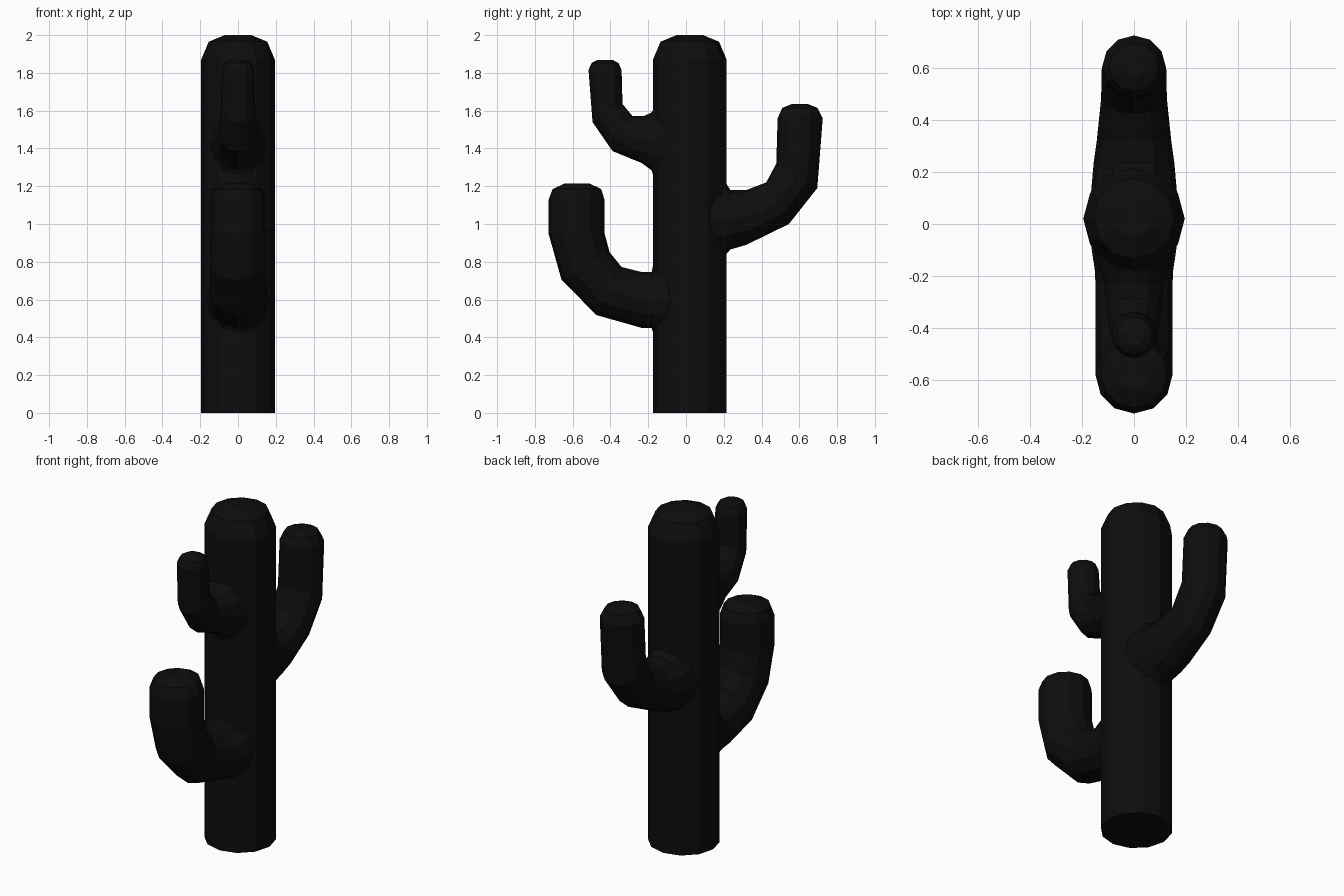
import bpy, math

if "Cube" in bpy.data.objects:
    bpy.data.objects.remove(bpy.data.objects["Cube"])

SIDES = 12
TRUNK_R, TRUNK_Y = 0.195, 0.02

green = bpy.data.materials.new("near_black")
green.diffuse_color = (0.004, 0.004, 0.004, 1)
green.use_nodes = True
green.node_tree.nodes["Principled BSDF"].inputs["Base Color"].default_value = green.diffuse_color


def loft(name, rings, cap_start):
    """Skin a list of 12-sided rings and close the tip."""
    verts = [v for ring in rings for v in ring]
    faces = []
    for k in range(len(rings) - 1):
        for i in range(SIDES):
            j = (i + 1) % SIDES
            a, b = k * SIDES, (k + 1) * SIDES
            faces.append((a + i, a + j, b + j, b + i))
    last = (len(rings) - 1) * SIDES
    faces.append(tuple(range(last, last + SIDES)))
    if cap_start:
        faces.append(tuple(reversed(range(SIDES))))
    mesh = bpy.data.meshes.new(name)
    mesh.from_pydata(verts, [], faces)
    mesh.materials.append(green)
    obj = bpy.data.objects.new(name, mesh)
    bpy.context.collection.objects.link(obj)
    # consistent outward normals
    import bmesh
    bm = bmesh.new()
    bm.from_mesh(mesh)
    bmesh.ops.recalc_face_normals(bm, faces=bm.faces)
    bm.to_mesh(mesh)
    bm.free()
    return obj


ANGLES = [2 * math.pi * i / SIDES for i in range(SIDES)]


def trunk_depth(x):
    """Distance from trunk axis to its faceted surface at offset x."""
    ap = TRUNK_R * math.cos(math.pi / SIDES)
    return min((ap - abs(x) * math.sin(t)) / math.cos(t)
               for t in (math.radians(d) for d in (15, 45, 75)))


def arm(name, side, joint, sections):
    """joint: (z low, z high, half width) of the flare on the trunk.
    sections: outer (y, z), inner (y, z), half width."""
    lo, hi, w = joint
    zc, rz = (lo + hi) / 2, (hi - lo) / 2
    rings = [[(w * math.sin(a),
               TRUNK_Y + side * (trunk_depth(w * math.sin(a)) - 0.002),
               zc - rz * math.cos(a)) for a in ANGLES]]
    for oy, oz, iy, iz, hw in sections:
        cy, cz, dy, dz = (oy + iy) / 2, (oz + iz) / 2, (oy - iy) / 2, (oz - iz) / 2
        rings.append([(hw * math.sin(a), cy + dy * math.cos(a), cz + dz * math.cos(a))
                      for a in ANGLES])
    return loft(name, rings, False)


# Trunk with rounded top
loft("trunk", [[(r * math.cos(a), TRUNK_Y + r * math.sin(a), z) for a in ANGLES]
               for r, z in ((TRUNK_R, 0), (TRUNK_R, 1.87), (0.155, 1.965), (0.07, 2.0))], True)

# Back arm
arm("back_arm", 1, (0.84, 1.215, 0.165), [
    (0.235, 0.865, 0.235, 1.18, 0.155),
    (0.32, 0.89, 0.32, 1.18, 0.143),
    (0.545, 1.00, 0.425, 1.22, 0.126),
    (0.695, 1.19, 0.478, 1.32, 0.125),
    (0.724, 1.56, 0.485, 1.56, 0.122),
    (0.695, 1.615, 0.51, 1.615, 0.095),
    (0.645, 1.635, 0.56, 1.635, 0.045)])

# Large lower front arm
arm("lower_front_arm", -1, (0.42, 0.79, 0.165), [
    (-0.182, 0.45, -0.182, 0.746, 0.15),
    (-0.235, 0.45, -0.235, 0.746, 0.148),
    (-0.474, 0.518, -0.341, 0.772, 0.148),
    (-0.659, 0.704, -0.405, 0.852, 0.148),
    (-0.728, 0.95, -0.431, 0.95, 0.148),
    (-0.728, 1.127, -0.431, 1.127, 0.148),
    (-0.706, 1.185, -0.449, 1.185, 0.127),
    (-0.643, 1.214, -0.51, 1.214, 0.066)])

# Small upper front arm
arm("upper_front_arm", -1, (1.254, 1.605, 0.15), [
    (-0.183, 1.285, -0.183, 1.59, 0.13),
    (-0.235, 1.323, -0.225, 1.571, 0.115),
    (-0.389, 1.386, -0.283, 1.571, 0.105),
    (-0.495, 1.54, -0.336, 1.635, 0.092),
    (-0.516, 1.815, -0.341, 1.815, 0.086),
    (-0.50, 1.852, -0.357, 1.852, 0.07),
    (-0.468, 1.869, -0.389, 1.869, 0.04)])
